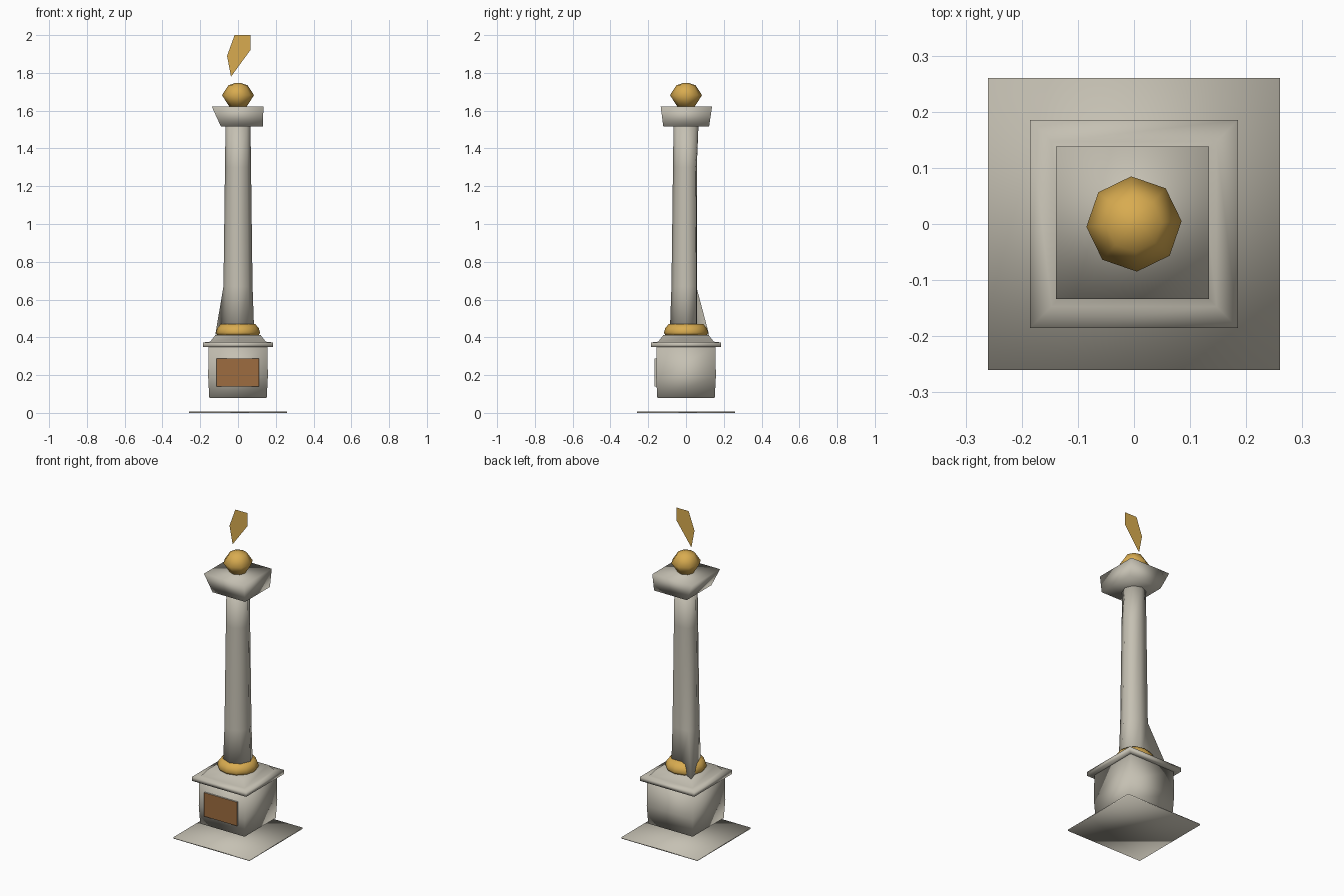
import bpy, bmesh
from math import cos, sin, pi

cube = bpy.data.objects.get("Cube")
if cube:
    bpy.data.objects.remove(cube, do_unlink=True)


def material(name, rgb):
    m = bpy.data.materials.new(name)
    m.use_nodes = True
    m.diffuse_color = (*rgb, 1)
    m.node_tree.nodes["Principled BSDF"].inputs["Base Color"].default_value = (*rgb, 1)
    return m


STONE = material("warm_grey_stone", (0.56, 0.53, 0.45))
GOLD = material("gold", (0.69, 0.41, 0.08))
BRONZE = material("brown_bronze", (0.34, 0.15, 0.05))


def finish(name, bm, *mats, smooth=True):
    mesh = bpy.data.meshes.new(name)
    for f in bm.faces:
        f.smooth = smooth
    bm.to_mesh(mesh)
    bm.free()
    for m in mats:
        mesh.materials.append(m)
    obj = bpy.data.objects.new(name, mesh)
    bpy.context.collection.objects.link(obj)
    return obj


def loft(rings):
    """Skin a stack of equal-sized rings and cap both ends."""
    bm = bmesh.new()
    vs = [[bm.verts.new(p) for p in r] for r in rings]
    n = len(vs[0])
    for a, b in zip(vs, vs[1:]):
        for i in range(n):
            j = (i + 1) % n
            bm.faces.new((a[i], a[j], b[j], b[i]))
    bm.faces.new(vs[0][::-1])
    bm.faces.new(vs[-1])
    bmesh.ops.recalc_face_normals(bm, faces=bm.faces)
    return bm


def rect(x0, x1, y0, y1, z):
    return [(x0, y0, z), (x1, y0, z), (x1, y1, z), (x0, y1, z)]


def square(h, z):
    return rect(-h, h, -h, h, z)


def ngon(r, z, n=8, turn=0.0):
    return [(r * cos(turn + 2 * pi * i / n), r * sin(turn + 2 * pi * i / n), z)
            for i in range(n)]


# Thin ground slab, with the pedestal floating just above it
finish("ground_slab", loft([square(0.26, 0), square(0.26, 0.008)]), STONE)
finish("pedestal", loft([square(0.152, 0.08), square(0.158, 0.19),
                         square(0.156, 0.35)]), STONE)

# Sloping cornice on the pedestal
finish("cornice", loft([square(0.15, 0.35), square(0.185, 0.348), square(0.185, 0.373),
                        square(0.147, 0.377), square(0.12, 0.412)]), STONE)

# Plaque: stone sides with a bronze front
bm = loft([rect(-0.115, 0.11, -0.166, -0.15, z) for z in (0.14, 0.287)])
for f in bm.faces:
    f.material_index = int(f.normal.y < -0.9)
finish("plaque", bm, STONE, BRONZE, smooth=False)

# Gold collar around the foot of the column
finish("collar", loft([ngon(r, z, 12) for r, z in
                       ((0.11, 0.412), (0.117, 0.425), (0.11, 0.448), (0.092, 0.47))]), GOLD)

# Eight-sided tapering shaft, flattened at the back, with one spur at the foot
rings = []
for r, z in ((0.086, 0.42), (0.077, 0.67), (0.069, 1.3), (0.066, 1.52)):
    back = 0.066 if z > 1.4 else 0.057
    rings.append([(x, min(y, back), z) for x, y, z in ngon(r, z)])
rings[0][3] = (-0.12, 0.122, 0.415)
finish("column_shaft", loft(rings), STONE)

# Capital, undercut on its right-hand side
finish("capital", loft([rect(-0.09, 0.133, -0.12, 0.122, 1.515),
                        rect(-0.139, 0.134, -0.134, 0.138, 1.622)]), STONE)

# Faceted gold ball
finish("ball", loft([ngon(r, z, 8, 0.06) for r, z in
                     ((0.045, 1.62), (0.085, 1.682), (0.05, 1.735), (0.012, 1.747))]), GOLD)

# Flat lightning bolt
bm = bmesh.new()
outline = [(-0.018, 2), (0.065, 2), (0.028, 1.92), (0.065, 1.92),
           (-0.037, 1.78), (0.005, 1.87), (-0.058, 1.89)]
face = bm.faces.new([bm.verts.new((x, 0, z)) for x, z in outline])
bmesh.ops.triangulate(bm, faces=[face])
finish("lightning_bolt", bm, GOLD, smooth=False)
